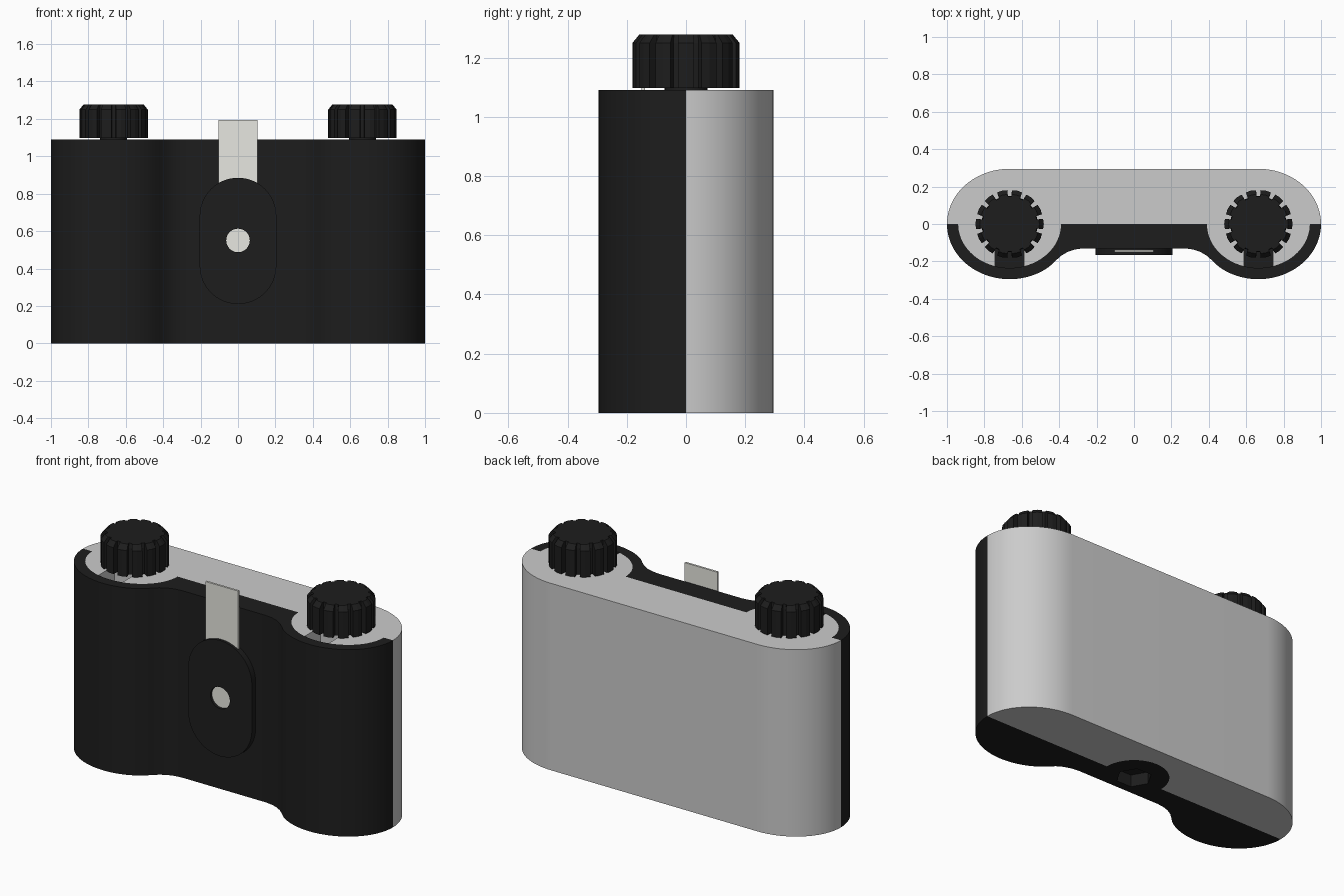
import bpy, bmesh
from math import sin, cos, pi, radians

if "Cube" in bpy.data.objects:
    bpy.data.objects.remove(bpy.data.objects["Cube"])

H = 1.09            # body height
CX = 0.665          # spool axis


def material(name, rgb):
    m = bpy.data.materials.new(name)
    m.diffuse_color = (*rgb, 1)
    m.use_nodes = True
    m.node_tree.nodes["Principled BSDF"].inputs["Base Color"].default_value = m.diffuse_color
    return m


BLACK = material("black_plastic", (0.0125, 0.0125, 0.0125))
WHITE = material("off_white", (0.8, 0.8, 0.75))


def loft(name, rings, mat=None):
    """Closed solid through rings holding equal numbers of 3D points."""
    bm = bmesh.new()
    vs = [[bm.verts.new(p) for p in r] for r in rings]
    n = len(vs[0])
    for a, b in zip(vs, vs[1:]):
        for i in range(n):
            j = (i + 1) % n
            bm.faces.new((a[i], a[j], b[j], b[i]))
    bm.faces.new(vs[0][::-1])
    bm.faces.new(vs[-1])
    bmesh.ops.recalc_face_normals(bm, faces=bm.faces)
    me = bpy.data.meshes.new(name)
    bm.to_mesh(me)
    bm.free()
    ob = bpy.data.objects.new(name, me)
    bpy.context.collection.objects.link(ob)
    if mat:
        me.materials.append(mat)
    return ob


def prism(name, pts, z0, z1, mat=None):
    return loft(name, [[(x, y, z) for x, y in pts] for z in (z0, z1)], mat)


def plate(name, pts, y0, y1, mat=None):
    return loft(name, [[(x, y, z) for x, z in pts] for y in (y0, y1)], mat)


def arc(cx, cy, rx, ry, a0, a1, n):
    return [(cx + rx * cos(radians(a0 + (a1 - a0) * i / n)),
             cy + ry * sin(radians(a0 + (a1 - a0) * i / n))) for i in range(n + 1)]


def circle(cx, cy, r, n):
    return arc(cx, cy, r, r, 0, 360, n)[:-1]


def rect(x0, x1, y0, y1):
    return [(x0, y0), (x1, y0), (x1, y1), (x0, y1)]


def activate(ob):
    bpy.ops.object.select_all(action='DESELECT')
    ob.select_set(True)
    bpy.context.view_layer.objects.active = ob


def cut(ob, cutter):
    cutter.hide_render = True
    m = ob.modifiers.new("cut", 'BOOLEAN')
    m.operation, m.solver, m.object = 'DIFFERENCE', 'EXACT', cutter
    activate(ob)
    bpy.ops.object.modifier_apply(modifier=m.name)
    bpy.data.objects.remove(cutter)


def smooth(ob):
    activate(ob)
    bpy.ops.object.shade_smooth_by_angle(angle=radians(30))


# back cover: straight back with rounded ends
back_pts = arc(CX, 0, 0.335, 0.295, 0, 90, 24) + arc(-CX, 0, 0.335, 0.295, 90, 180, 24)
back = prism("back_cover", back_pts, 0, H)
cut(back, prism("boss_cutter", circle(0, 0, 0.185, 48), -0.1, 0.12))

# front body: two spool bulges with a waist between them
half = arc(CX, 0, 0.335, 0.295, 0, -129, 32)
half += [(0.42, -0.197), (0.39, -0.17), (0.355, -0.149), (0.315, -0.136), (0.27, -0.13)]
front = prism("front_body", half + [(-x, y) for x, y in reversed(half)], 0, H, BLACK)

# tripod boss with hexagonal recess in the base
boss = prism("tripod_boss", arc(0, 0, 0.185, 0.185, 0, 180, 24), 0, 0.12, BLACK)
for ob in (front, boss):
    cut(ob, prism("hex_cutter", circle(0, 0, 0.095, 6), -0.1, 0.07))

# grooved winding knob outline
N = 14


def knob_ring(cx, z, ro, ri):
    pts = []
    for i in range(N):
        a = 2 * pi * (i + 0.5) / N
        for da, r in ((-0.06, ri), (0.06, ri), (0.07, ro), (2 * pi / N / 2, ro * 1.01),
                      (2 * pi / N - 0.07, ro)):
            pts.append((cx + r * cos(a + da), r * sin(a + da), z))
    return pts


for side, s in (("left", -1), ("right", 1)):
    x = s * CX
    # grey spool cap let into the front body, with a slot
    cap_pts = arc(x, 0, 0.275, 0.235, 180, 360, 40)
    cut(front, prism("cap_cutter", cap_pts + [(x + 0.275, 0.05), (x - 0.275, 0.05)], H - 0.1, H + 0.1))
    cap = prism(side + "_spool_cap", cap_pts, H - 0.1, H)
    cut(cap, prism("slot_cutter", rect(x - 0.077, x + 0.077, -0.3, -0.08), H - 0.2, H + 0.1))
    smooth(cap)
    # knob and shaft
    loft(side + "_knob", [knob_ring(x, 1.097, 0.181, 0.15), knob_ring(x, 1.25, 0.181, 0.15),
                          knob_ring(x, 1.278, 0.158, 0.146)], BLACK)
    smooth(prism(side + "_shaft", circle(x, 0, 0.072, 32), H - 0.05, 1.12, BLACK))

# shutter housing with aperture
house_pts = arc(0, 0.68, 0.205, 0.205, 0, 180, 32) + arc(0, 0.415, 0.205, 0.205, 180, 360, 32)
house = plate("shutter_housing", house_pts, -0.165, -0.128, BLACK)
cut(house, plate("aperture_cutter", circle(0, 0.55, 0.063, 40), -0.3, -0.14))

# sliding shutter strip
plate("shutter_strip", rect(-0.105, 0.105, 0.4, 1.195), -0.15, -0.138, WHITE)

for ob in (back, front, boss, house):
    smooth(ob)
